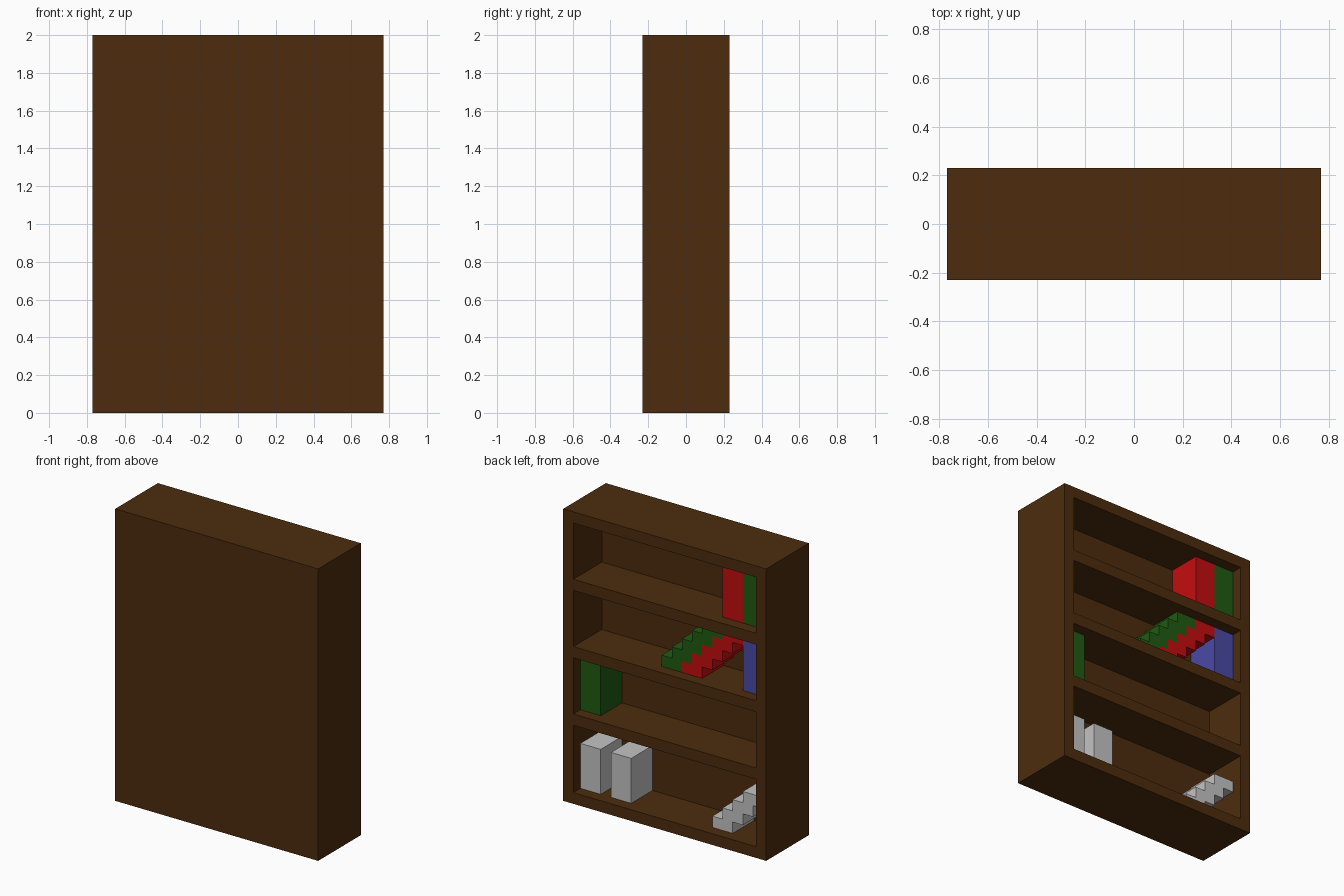
import bpy, bmesh

if "Cube" in bpy.data.objects:
    bpy.data.objects.remove(bpy.data.objects["Cube"])

U = 1 / 13  # the whole model sits on a 20 x 6 x 26 block grid


def material(name, rgb):
    def lin(c):
        c /= 255
        return c / 12.92 if c <= 0.04045 else ((c + 0.055) / 1.055) ** 2.4
    m = bpy.data.materials.new(name)
    m.diffuse_color = (*[lin(c) for c in rgb], 1)
    m.use_nodes = True
    m.node_tree.nodes["Principled BSDF"].inputs["Base Color"].default_value = m.diffuse_color
    return m


WOOD = material("dark_wood", (77, 44, 13))
RED = material("red_cover", (195, 13, 15))
GREEN = material("green_cover", (31, 91, 18))
BLUE = material("blue_cover", (74, 74, 166))
WHITE = material("white_cover", (196, 196, 196))


def prism(name, profile, y0, y1, mat):
    """Extrude an (x, z) outline from y0 to y1, all in grid units."""
    bm = bmesh.new()
    face = bm.faces.new([bm.verts.new((x * U, y0 * U, z * U)) for x, z in profile])
    out = bmesh.ops.extrude_face_region(bm, geom=[face])["geom"]
    moved = [v for v in out if isinstance(v, bmesh.types.BMVert)]
    bmesh.ops.translate(bm, verts=moved, vec=(0, (y1 - y0) * U, 0))
    bmesh.ops.recalc_face_normals(bm, faces=bm.faces)
    mesh = bpy.data.meshes.new(name)
    bm.to_mesh(mesh)
    bm.free()
    mesh.materials.append(mat)
    ob = bpy.data.objects.new(name, mesh)
    bpy.context.collection.objects.link(ob)
    return ob


def box(name, x0, x1, y0, y1, z0, z1, mat):
    return prism(name, [(x0, z0), (x1, z0), (x1, z1), (x0, z1)], y0, y1, mat)


def upright_book(name, x, z, height, mat):
    """Book two blocks wide; x is its edge nearest +x."""
    return box(name, x - 2, x, -1, 2, z, z + height, mat)


def leaning_book(name, x, z, rows, mat):
    """Stepped book that shifts one block towards -x on every row."""
    left = [p for k in range(rows) for p in ((x - k, z + k), (x - k, z + k + 1))]
    right = [(px - 2, pz) for px, pz in reversed(left)]
    return prism(name, left + right, -1, 2, mat)


# bookcase body with four compartments cut in from the open side
case = box("bookcase", -10, 10, -3, 3, 0, 26, WOOD)
for i, (z0, z1) in enumerate([(1, 7), (8, 13), (14, 19), (20, 25)]):
    cutter = box(f"compartment_cutter_{i + 1}", -9, 9, -1, 5, z0, z1, WOOD)
    cutter.hide_render = True
    cutter.hide_viewport = True
    cutter.display_type = "WIRE"
    mod = case.modifiers.new(f"compartment_{i + 1}", "BOOLEAN")
    mod.operation = "DIFFERENCE"
    mod.solver = "EXACT"
    mod.object = cutter

# top shelf
upright_book("red_book", -5, 20, 5, RED)
upright_book("green_book_top", -7, 20, 5, GREEN)

# second shelf
leaning_book("green_leaning_book", 1, 14, 5, GREEN)
leaning_book("red_leaning_book", -1, 14, 5, RED)
upright_book("blue_book", -7, 14, 5, BLUE)

# third shelf
upright_book("green_book_middle", 9, 8, 5, GREEN)

# bottom shelf
upright_book("white_book_1", 9, 1, 4, WHITE)
upright_book("white_book_2", 6, 1, 4, WHITE)
leaning_book("white_leaning_book", -4, 1, 4, WHITE)
